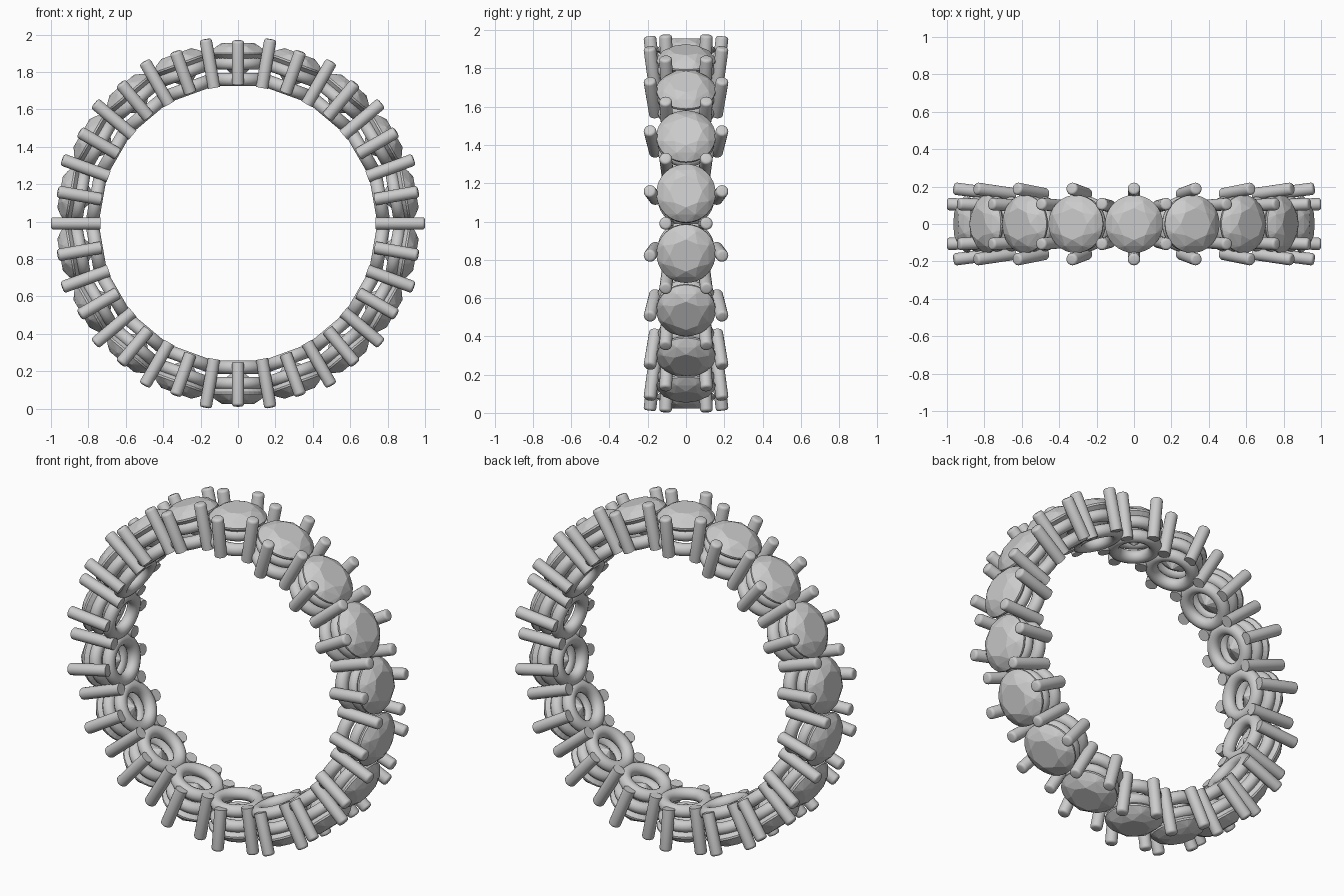
import bpy, bmesh
from math import sin, cos, pi, radians
from mathutils import Vector, Matrix

if "Cube" in bpy.data.objects:
    bpy.data.objects.remove(bpy.data.objects["Cube"])

COUNT = 18          # stones around the band
CENTRE_Z = 0.99
STEP = 2 * pi / COUNT


def mesh_from(bm, name):
    bmesh.ops.recalc_face_normals(bm, faces=bm.faces)
    me = bpy.data.meshes.new(name)
    bm.to_mesh(me)
    bm.free()
    return me


def array_round(me, name, offset=0.0, smooth=True):
    """Place linked copies of a part (modelled at the top) around the band."""
    for i in range(COUNT):
        ob = bpy.data.objects.new(f"{name}_{i + 1:02d}", me)
        bpy.context.collection.objects.link(ob)
        ob.location = (0, 0, CENTRE_Z)
        ob.rotation_euler = (0, i * STEP + offset, 0)
        if smooth and i == 0:
            bpy.ops.object.select_all(action='DESELECT')
            ob.select_set(True)
            bpy.context.view_layer.objects.active = ob
            bpy.ops.object.shade_smooth_by_angle(angle=radians(40))


def ring_points(n, r, z, turn=0.0):
    return [(r * cos(2 * pi * (k + turn) / n), r * sin(2 * pi * (k + turn) / n), z)
            for k in range(n)]


def gem_mesh():
    """Round brilliant cut as the hull of its facet corners."""
    pts = (ring_points(8, 0.085, 0.966) + ring_points(8, 0.128, 0.944, 0.5)
           + ring_points(32, 0.155, 0.912) + ring_points(32, 0.155, 0.902)
           + ring_points(8, 0.045, 0.806, 0.5) + [(0, 0, 0.772)])
    bm = bmesh.new()
    for p in pts:
        bm.verts.new(p)
    bmesh.ops.convex_hull(bm, input=bm.verts)
    bmesh.ops.dissolve_limit(bm, angle_limit=radians(1), verts=bm.verts, edges=bm.edges)
    return mesh_from(bm, "gem")


def torus_mesh(name, major, minor, z, n=40, m=14):
    bm = bmesh.new()
    rows = []
    for i in range(n):
        a = 2 * pi * i / n
        rows.append([bm.verts.new(((major + minor * cos(2 * pi * j / m)) * cos(a),
                                   (major + minor * cos(2 * pi * j / m)) * sin(a),
                                   z + minor * sin(2 * pi * j / m))) for j in range(m)])
    for i in range(n):
        for j in range(m):
            k, l = (i + 1) % n, (j + 1) % m
            bm.faces.new((rows[i][j], rows[k][j], rows[k][l], rows[i][l]))
    return mesh_from(bm, name)


def prong_pair_mesh(name, y0, z0, y1, z1, r=0.033):
    """Two round-ended posts mirrored across the band."""
    bm = bmesh.new()
    for s in (-1, 1):
        a, b = Vector((0, s * y0, z0)), Vector((0, s * y1, z1))
        d = b - a
        mat = Matrix.Translation((a + b) / 2) @ d.to_track_quat('Z', 'Y').to_matrix().to_4x4()
        new = bmesh.ops.create_cone(bm, cap_ends=True, segments=20, radius1=r, radius2=r,
                                    depth=d.length, matrix=mat)["verts"]
        # soften the outer end
        tip = [v for v in new if (v.co - b).length < r * 1.2]
        edges = [e for e in bm.edges if e.verts[0] in tip and e.verts[1] in tip]
        bmesh.ops.bevel(bm, geom=edges, offset=0.014, segments=3, profile=0.5,
                        affect='EDGES')
    return mesh_from(bm, name)


# Stones, faceted
array_round(gem_mesh(), "stone", smooth=False)

# Basket rings beneath each stone
array_round(torus_mesh("lower_ring", 0.113, 0.036, 0.769), "lower_basket_ring")
array_round(torus_mesh("upper_ring", 0.115, 0.034, 0.855), "upper_basket_ring")

# Leaning prongs at the sides of each stone
array_round(prong_pair_mesh("side_prong", 0.160, 0.745, 0.190, 0.978), "side_prongs")

# Prongs shared between neighbouring stones
array_round(prong_pair_mesh("shared_prong", 0.095, 0.737, 0.107, 1.0), "shared_prongs",
            offset=STEP / 2)
